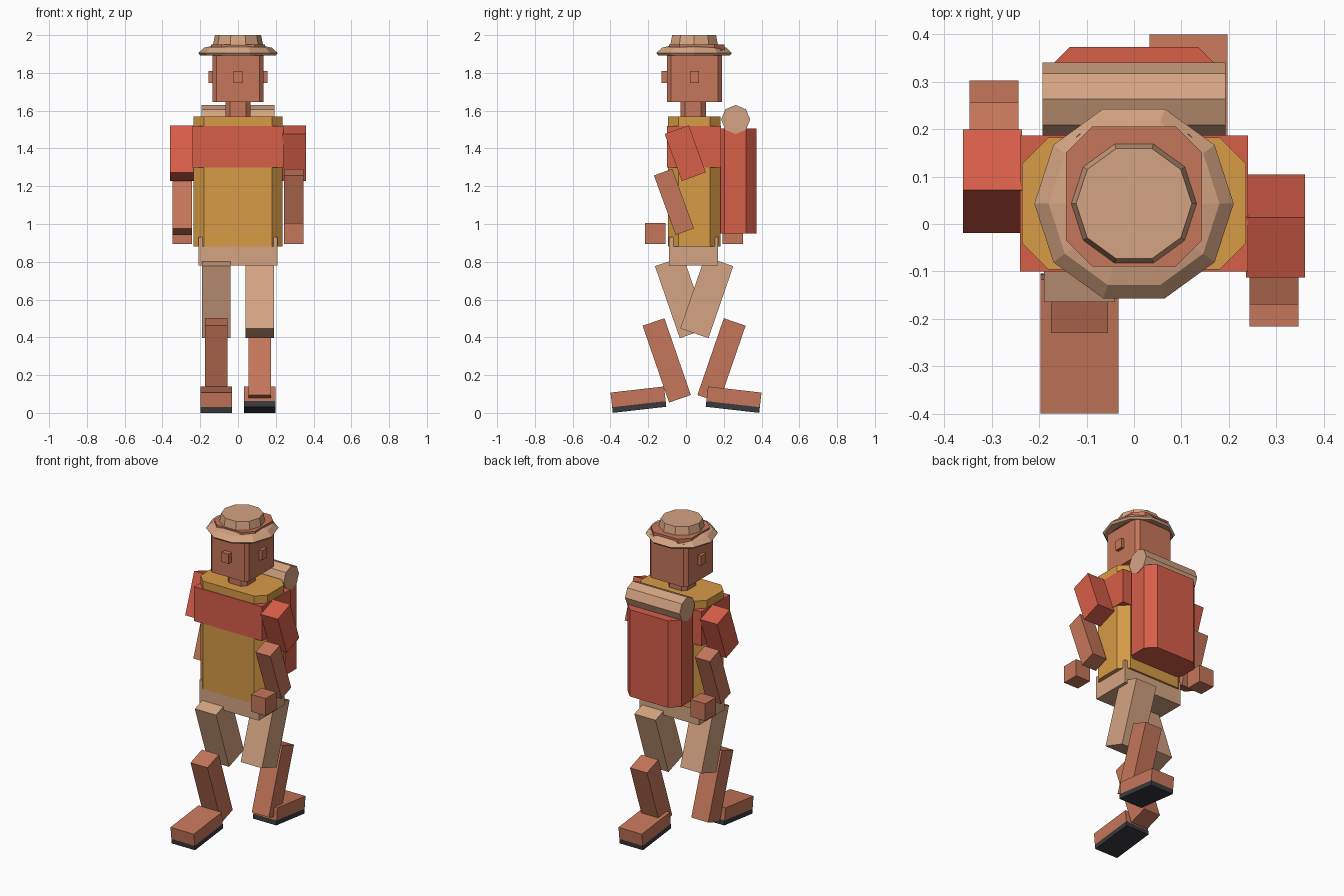
import bpy
import bmesh
from math import radians, sin, cos, pi

default = bpy.data.objects.get("Cube")
if default:
    bpy.data.objects.remove(default, do_unlink=True)

MID = 0.043  # body centre in y


def material(name, rgb):
    linear = [((c / 255 + 0.055) / 1.055) ** 2.4 for c in rgb] + [1]
    m = bpy.data.materials.new(name)
    m.use_nodes = True
    m.diffuse_color = linear
    m.node_tree.nodes["Principled BSDF"].inputs["Base Color"].default_value = linear
    return m


TAN = material("tan cloth", (213, 164, 130))
SKIN = material("brown skin", (197, 118, 90))
RED = material("red cloth", (215, 94, 73))
YELLOW = material("yellow vest", (215, 155, 70))
BLACK = material("dark sole", (58, 58, 62))


def stack(name, mat, rings):
    """Loft equal-sided rings of points and cap both ends."""
    bm = bmesh.new()
    loops = [[bm.verts.new(p) for p in ring] for ring in rings]
    for a, b in zip(loops, loops[1:]):
        for i in range(len(a)):
            j = (i + 1) % len(a)
            bm.faces.new((a[i], a[j], b[j], b[i]))
    bm.faces.new(loops[0])
    bm.faces.new(loops[-1])
    bmesh.ops.recalc_face_normals(bm, faces=bm.faces)
    mesh = bpy.data.meshes.new(name)
    bm.to_mesh(mesh)
    bm.free()
    mesh.materials.append(mat)
    ob = bpy.data.objects.new(name, mesh)
    bpy.context.collection.objects.link(ob)
    return ob


def box(name, mat, center, size, tilt=0):
    """Box turned about the x axis by tilt degrees."""
    x, y, z = (s / 2 for s in size)
    rings = [[(-x, -y, k), (x, -y, k), (x, y, k), (-x, y, k)] for k in (-z, z)]
    ob = stack(name, mat, rings)
    ob.location = center
    ob.rotation_euler.x = radians(tilt)
    return ob


def chamfered(name, mat, hx, y0, y1, z0, z1, c):
    """Upright block with its four vertical edges cut off."""
    outline = [(-hx + c, y0), (hx - c, y0), (hx, y0 + c), (hx, y1 - c),
               (hx - c, y1), (-hx + c, y1), (-hx, y1 - c), (-hx, y0 + c)]
    return stack(name, mat, [[(x, y, z) for x, y in outline] for z in (z0, z1)])


def turned(name, mat, profile, sides):
    """Faceted round part around the head axis."""
    return stack(name, mat, [[(r * cos(2 * pi * i / sides), MID + r * sin(2 * pi * i / sides), z)
                              for i in range(sides)] for r, z in profile])


# Torso
box("hips", TAN, (0, 0.04, 0.855), (0.42, 0.26, 0.15))
chamfered("vest", YELLOW, 0.236, -0.096, 0.182, 0.88, 1.57, 0.055)
box("shirt_chest", RED, (0, MID, 1.41), (0.48, 0.286, 0.22))

# Head
chamfered("neck", SKIN, 0.067, -0.03, 0.105, 1.56, 1.66, 0.025)
chamfered("head", SKIN, 0.135, -0.1, 0.19, 1.645, 1.92, 0.02)
box("nose", SKIN, (0, -0.11, 1.778), (0.05, 0.04, 0.062))
for side, label in ((1, "left"), (-1, "right")):
    box(label + "_ear", SKIN, (side * 0.14, 0.045, 1.778), (0.03, 0.05, 0.062))
chamfered("hair", SKIN, 0.143, -0.09, 0.205, 1.9, 1.95, 0.055)

# Hat
turned("hat_brim", TAN, [(0.14, 1.905), (0.2, 1.893), (0.21, 1.905),
                         (0.18, 1.933), (0.14, 1.942)], 10)
turned("hat_crown", TAN, [(0.132, 1.92), (0.132, 1.95), (0.122, 2.0)], 10)

# Backpack and bedroll
chamfered("backpack", RED, 0.19, 0.15, 0.373, 0.95, 1.505, 0.055)
stack("bedroll", TAN, [[(x, 0.263 + 0.077 * cos(pi * i / 4), 1.553 + 0.077 * sin(pi * i / 4))
                        for i in range(8)] for x in (-0.193, 0.193)])

# Limbs: left and right swing in opposite directions about the body centre
for side, label in ((1, "left"), (-1, "right")):
    arm, leg = side * 0.295, side * 0.115

    def swing(offset):
        return MID + side * offset

    box(label + "_sleeve", RED, (side * 0.298, swing(-0.047), 1.375),
        (0.124, 0.135, 0.265), side * 20)
    box(label + "_forearm", SKIN, (arm, swing(-0.107), 1.117),
        (0.104, 0.103, 0.335), side * 20)
    box(label + "_hand", SKIN, (arm, swing(-0.205), 0.95), (0.104, 0.108, 0.11))
    box(label + "_thigh", TAN, (leg, swing(0.067), 0.612),
        (0.15, 0.158, 0.403), side * -19)
    box(label + "_calf", SKIN, (leg, swing(0.145), 0.278),
        (0.12, 0.122, 0.43), side * -19)

    # Foot and sole share one tilt
    tilt = side * -6.5
    for part, mat, drop, height in (("foot", SKIN, 0.015, 0.078), ("sole", BLACK, -0.039, 0.03)):
        a = radians(tilt)
        box(label + "_" + part, mat,
            (leg, side * 0.252 - sin(a) * drop, 0.07 + cos(a) * drop),
            (0.165, 0.285, height), tilt)
